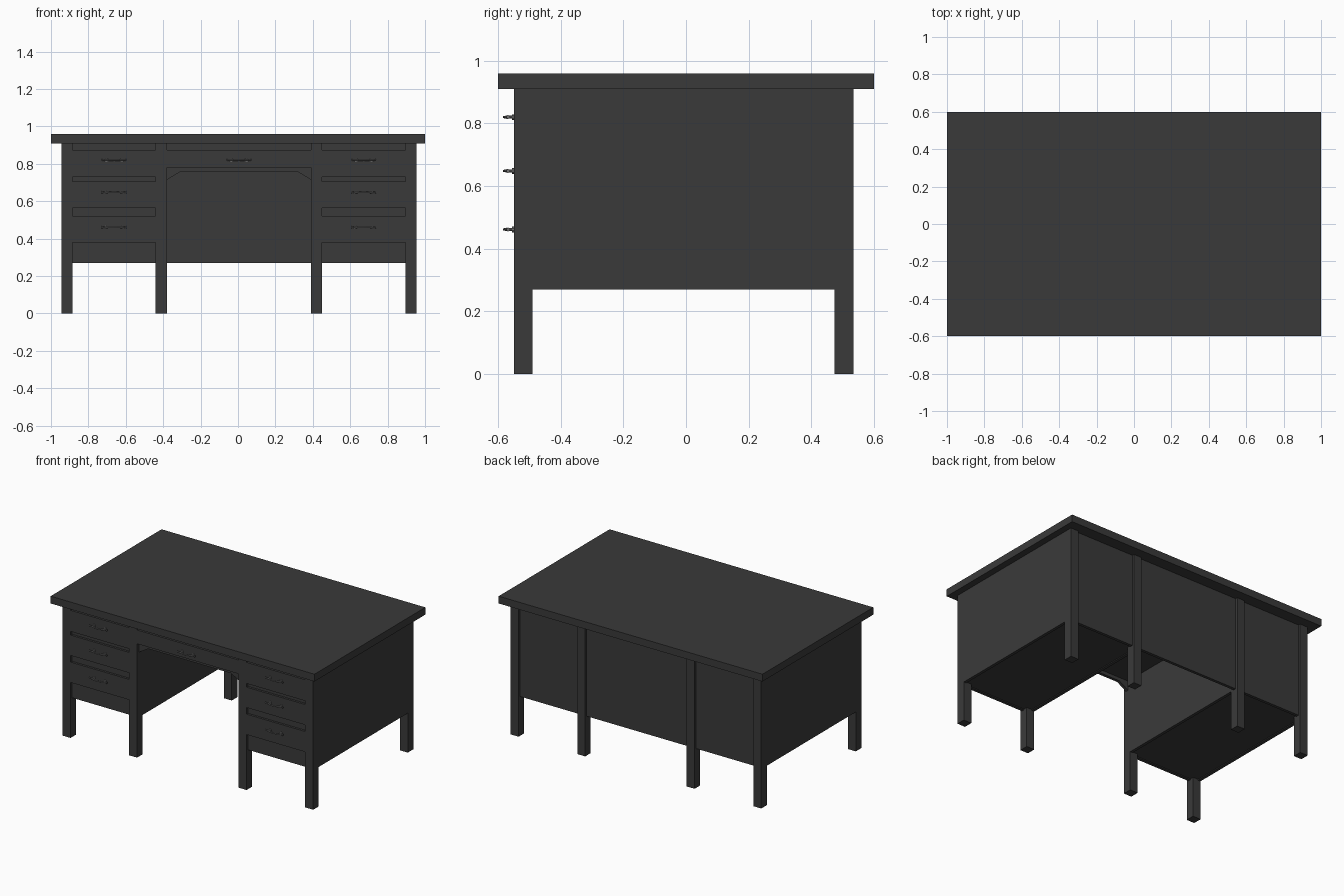
import bpy
import bmesh
from mathutils import Matrix, Vector

cube = bpy.data.objects.get("Cube")
if cube:
    bpy.data.objects.remove(cube, do_unlink=True)


def make_material(name, value):
    m = bpy.data.materials.new(name)
    m.use_nodes = True
    colour = (value, value, value, 1)
    m.diffuse_color = colour
    m.node_tree.nodes["Principled BSDF"].inputs["Base Color"].default_value = colour
    return m


CHARCOAL = make_material("charcoal_paint", 0.042)
METAL = make_material("grey_metal", 0.16)


def finish(name, bm, material):
    bmesh.ops.recalc_face_normals(bm, faces=bm.faces)
    mesh = bpy.data.meshes.new(name)
    bm.to_mesh(mesh)
    bm.free()
    mesh.materials.append(material)
    obj = bpy.data.objects.new(name, mesh)
    bpy.context.collection.objects.link(obj)
    return obj


def box(name, x, y, z):
    """Box from (min, max) ranges."""
    bm = bmesh.new()
    bmesh.ops.create_cube(bm, size=1)
    for v in bm.verts:
        v.co = [r[0] if c < 0 else r[1] for c, r in zip(v.co, (x, y, z))]
    return finish(name, bm, CHARCOAL)


FRONT, BACK = -0.55, 0.535
LEG = 0.06
BOTTOM, TOP = 0.27, 0.91
MID = 0.005        # centre line of the base
OUTER, INNER = 0.95, 0.385

# Table top
box("table_top", (-1, 1), (-0.6, 0.6), (TOP, 0.96))

# Back panel, set in behind the legs
box("back_panel", (MID - OUTER + 0.01, MID + OUTER - 0.01),
    (BACK - 0.035, BACK - 0.015), (BOTTOM, TOP))


def handle(name, x, z):
    """Bar pull: two turned posts and a bowed bar with flared tips."""
    bm = bmesh.new()
    along_y = Matrix.Rotation(1.5708, 4, 'X')
    for side in (-1, 1):
        for radius, depth, y in ((0.009, 0.006, -0.003), (0.005, 0.022, -0.012)):
            bmesh.ops.create_cone(bm, cap_ends=True, segments=10, radius1=radius,
                                  radius2=radius, depth=depth,
                                  matrix=Matrix.Translation((side * 0.042, y, 0)) @ along_y)
    # Sweep an eight-sided section along the bar
    path = [(-0.066, -0.018, 0.006), (-0.055, -0.021, 0.003), (-0.042, -0.021, 0.006),
            (-0.025, -0.028, 0.004), (0, -0.031, 0.004)]
    path += [(-px, py, r) for px, py, r in reversed(path[:-1])]
    rings = []
    for px, py, r in path:
        rings.append([bm.verts.new(Vector((px, py, 0)) +
                      Matrix.Rotation(i * 0.7854, 3, 'X') @ Vector((0, r, 0)))
                      for i in range(8)])
    for a, b in zip(rings, rings[1:]):
        for i in range(8):
            j = (i + 1) % 8
            bm.faces.new((a[i], a[j], b[j], b[i]))
    bm.faces.new(rings[0])
    bm.faces.new(rings[-1])
    bm.transform(Matrix.Translation((x, FRONT, z)))
    obj = finish(name, bm, METAL)
    bpy.ops.object.select_all(action='DESELECT')
    obj.select_set(True)
    bpy.context.view_layer.objects.active = obj
    bpy.ops.object.shade_smooth_by_angle()


def pedestal(label, side):
    def span(a, b):
        return tuple(sorted((MID + side * a, MID + side * b)))

    # Legs
    for place, edge in (("outer", OUTER - LEG), ("inner", INNER)):
        for end, y in (("front", FRONT), ("back", BACK - LEG)):
            box(f"{label}_{end}_{place}_leg", span(edge, edge + LEG), (y, y + LEG), (0, TOP))

    # Side walls flush with the legs, and the pedestal floor
    wall_y = (FRONT + LEG, BACK - LEG)
    box(f"{label}_side_panel", span(OUTER - 0.02, OUTER), wall_y, (BOTTOM, TOP))
    box(f"{label}_kneehole_panel", span(INNER, INNER + 0.02), wall_y, (BOTTOM, TOP))
    box(f"{label}_floor", span(INNER + 0.02, OUTER - 0.02), (FRONT + 0.02, BACK - 0.03),
        (BOTTOM + 0.006, BOTTOM + 0.02))

    # Recessed front frame with three drawers standing proud of it
    opening = span(INNER + LEG, OUTER - LEG)
    box(f"{label}_front_frame", opening, (FRONT + 0.015, FRONT + 0.035), (BOTTOM, TOP))
    drawers = (("top", 0.73, 0.875, 0.82), ("middle", 0.565, 0.705, 0.648),
               ("bottom", 0.38, 0.52, 0.461))
    for level, low, high, pull in drawers:
        box(f"{label}_{level}_drawer", opening, (FRONT, FRONT + 0.02), (low, high))
        handle(f"{label}_{level}_handle", sum(opening) / 2, pull)


pedestal("right", -1)
pedestal("left", 1)

# Centre drawer above the kneehole
knee = (MID - INNER, MID + INNER)
box("centre_drawer", knee, (FRONT, FRONT + 0.02), (0.78, 0.875))
box("centre_rail", knee, (FRONT + 0.015, FRONT + 0.03), (0.86, TOP))
box("centre_drawer_box", knee, (FRONT + 0.02, 0.3), (0.78, 0.89))
handle("centre_handle", MID, 0.82)

# Apron with angled corners behind the centre drawer
bm = bmesh.new()
profile = [(-INNER, 0.79), (-INNER, 0.715), (-0.315, 0.757),
           (0.315, 0.757), (INNER, 0.715), (INNER, 0.79)]
face = bm.faces.new([bm.verts.new((MID + x, FRONT + 0.02, z)) for x, z in profile])
swept = bmesh.ops.extrude_face_region(bm, geom=[face])["geom"]
bmesh.ops.translate(bm, vec=(0, 0.02, 0),
                    verts=[g for g in swept if isinstance(g, bmesh.types.BMVert)])
finish("kneehole_apron", bm, CHARCOAL)
